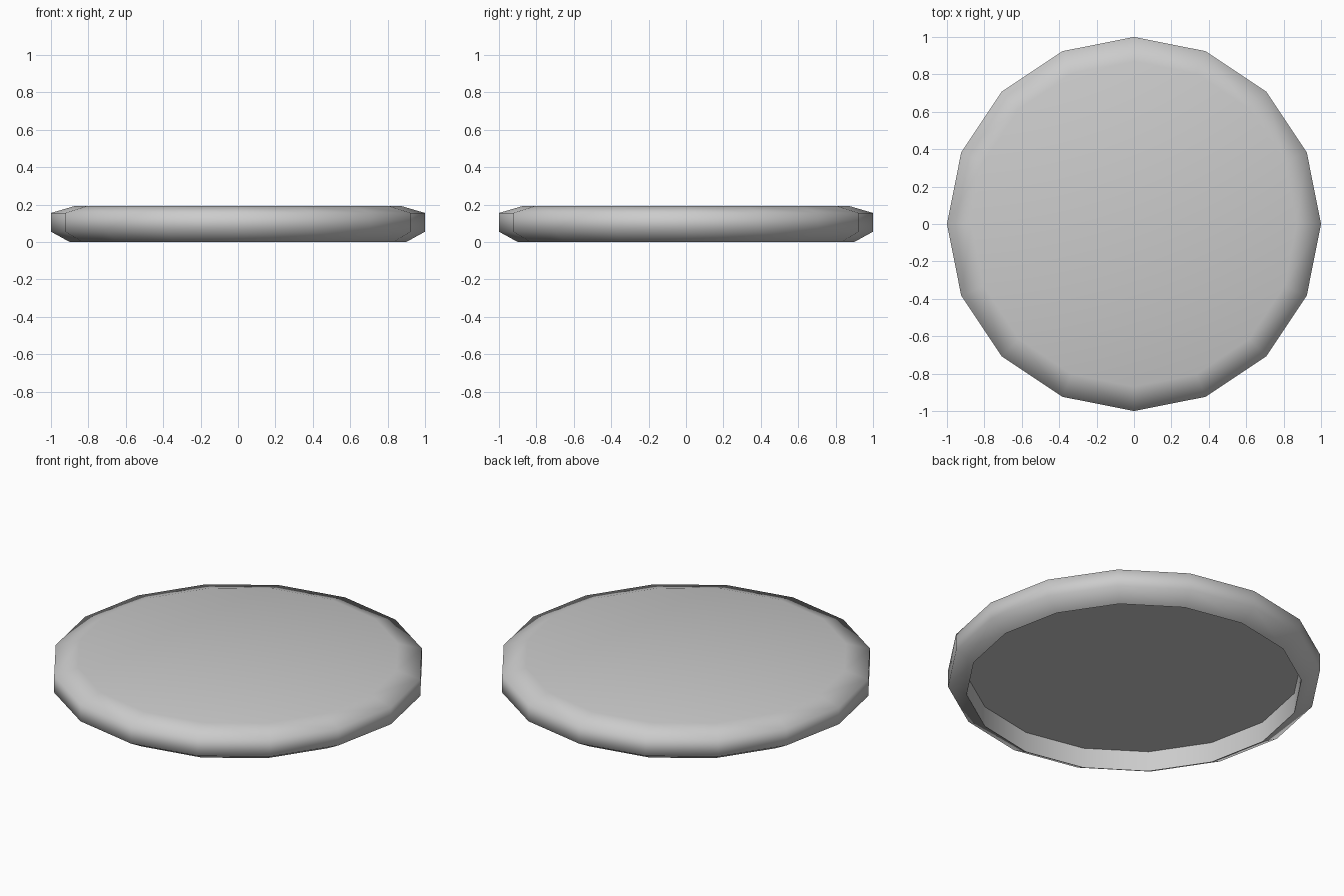
import bpy, bmesh, math

if "Cube" in bpy.data.objects:
    bpy.data.objects.remove(bpy.data.objects["Cube"])

SIDES = 16
# (radius, height) from the top cap, round the rim, to the recessed underside
PROFILE = [(0.87, 0.193), (1.0, 0.155), (1.0, 0.055), (0.9, 0.0), (0.9, 0.12)]

bm = bmesh.new()
rings = []
for r, z in PROFILE:
    ring = []
    for i in range(SIDES):
        a = 2 * math.pi * i / SIDES
        ring.append(bm.verts.new((r * math.cos(a), r * math.sin(a), z)))
    rings.append(ring)

# Rim walls
for upper, lower in zip(rings, rings[1:]):
    for i in range(SIDES):
        j = (i + 1) % SIDES
        bm.faces.new((upper[i], lower[i], lower[j], upper[j]))

# Top cap and recessed underside
bm.faces.new(rings[0])
bm.faces.new(list(reversed(rings[-1])))

# Smooth outside, crisp lower lip and recess edge
for f in bm.faces:
    f.smooth = True
for ring in rings[3:]:
    for i in range(SIDES):
        bm.edges.get((ring[i], ring[(i + 1) % SIDES])).smooth = False

mesh = bpy.data.meshes.new("round_disc")
bm.to_mesh(mesh)
bm.free()
disc = bpy.data.objects.new("round_disc", mesh)
bpy.context.collection.objects.link(disc)
